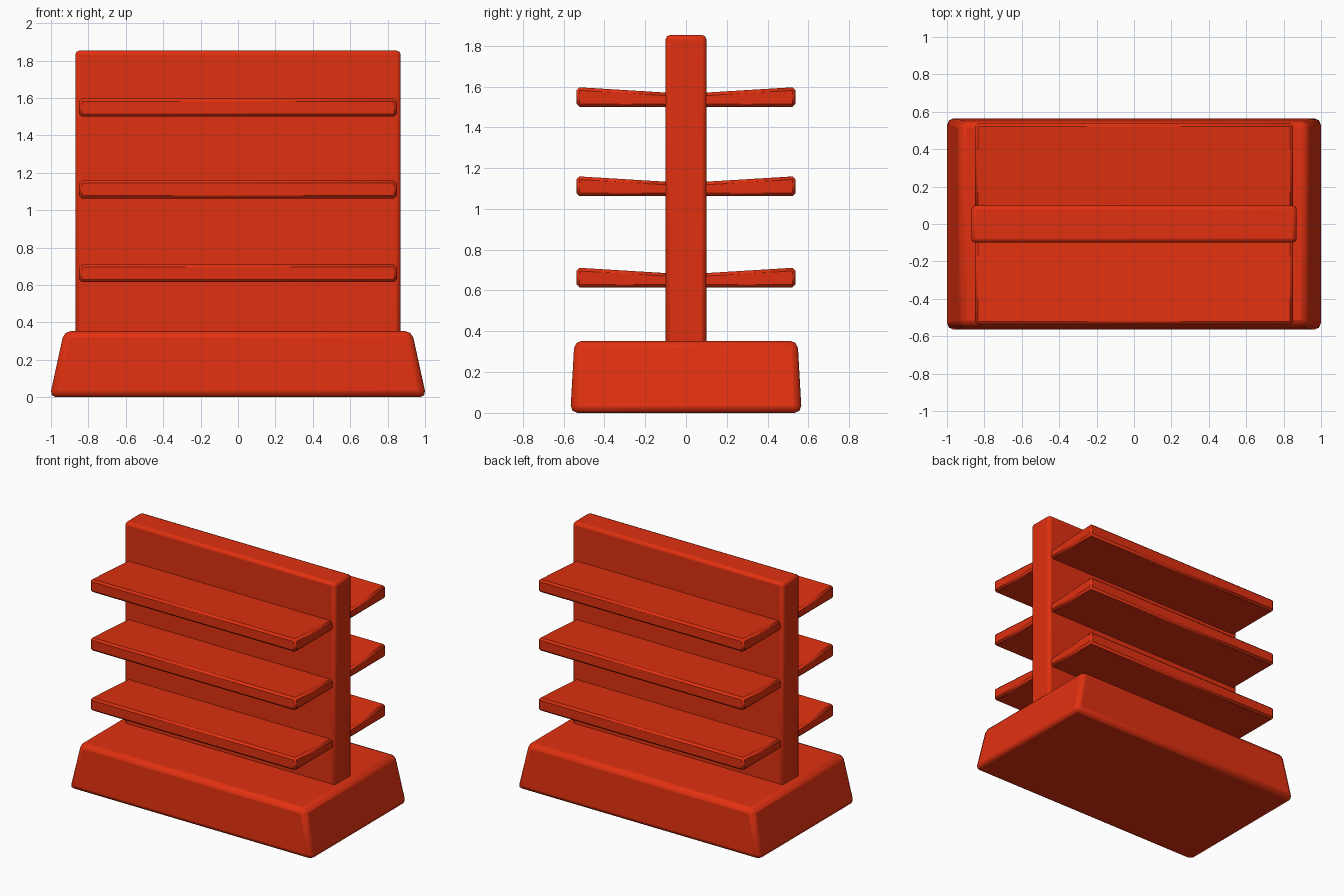
import bpy

if "Cube" in bpy.data.objects:
    bpy.data.objects.remove(bpy.data.objects["Cube"])

red = bpy.data.materials.new("red paint")
red.diffuse_color = (0.75, 0.03, 0.005, 1)
red.use_nodes = True
red.node_tree.nodes["Principled BSDF"].inputs["Base Color"].default_value = red.diffuse_color


def block(name, bottom, top, bevel, segments=2):
    """Six-sided block from two rings of four corners, with bevelled edges."""
    faces = [(3, 2, 1, 0), (4, 5, 6, 7)]
    faces += [(i, (i + 1) % 4, 4 + (i + 1) % 4, 4 + i) for i in range(4)]
    mesh = bpy.data.meshes.new(name)
    mesh.from_pydata(bottom + top, [], faces)
    mesh.materials.append(red)
    ob = bpy.data.objects.new(name, mesh)
    bpy.context.collection.objects.link(ob)
    mod = ob.modifiers.new("soft edges", 'BEVEL')
    mod.width = bevel
    mod.segments = segments
    mod.limit_method = 'NONE'
    bpy.ops.object.select_all(action='DESELECT')
    ob.select_set(True)
    bpy.context.view_layer.objects.active = ob
    bpy.ops.object.shade_smooth_by_angle(angle=0.7)
    return ob


def ring(x, y0, y1, z0, z1):
    """Rectangle of corners, height z0 at y0 and z1 at y1."""
    return [(-x, y0, z0), (x, y0, z0), (x, y1, z1), (-x, y1, z1)]


# Tapered plinth
block("base", ring(1.007, -0.567, 0.567, 0.005, 0.005),
      ring(0.93, -0.547, 0.547, 0.358, 0.358), 0.035)

# Upright centre panel
block("back_panel", ring(0.87, -0.1, 0.1, 0.33, 0.33),
      ring(0.87, -0.1, 0.1, 1.853, 1.853), 0.022)

# Wedge shelves, three on each side
for i, z in enumerate((0.615, 1.063, 1.5)):
    for side, label in ((-1, "front"), (1, "rear")):
        ya, yb = sorted((side * 0.06, side * 0.537))
        za, zb = (0.097, 0.068) if side < 0 else (0.068, 0.097)
        block(f"{label}_shelf_{i + 1}", ring(0.85, ya, yb, z, z),
              ring(0.85, ya, yb, z + za, z + zb), 0.015, 1)

# Rest the plinth exactly on the ground
bpy.data.objects["base"].location.z = -0.005
